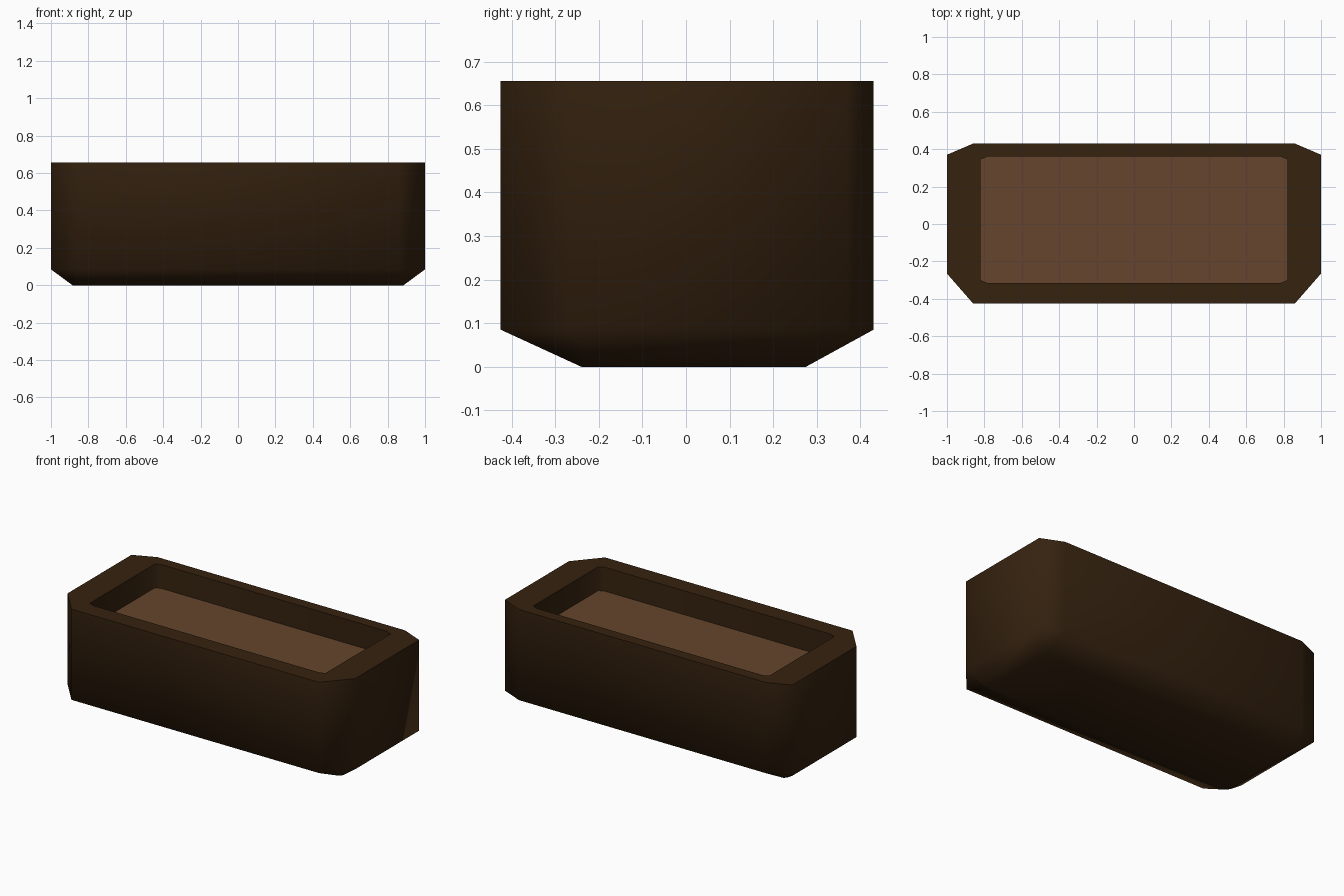
import bpy, bmesh, math

cube = bpy.data.objects.get("Cube")
if cube:
    bpy.data.objects.remove(cube)

TOP, SOIL_Z = 0.655, 0.505


def material(name, color):
    mat = bpy.data.materials.new(name)
    mat.use_nodes = True
    mat.diffuse_color = (*color, 1)
    mat.node_tree.nodes["Principled BSDF"].inputs["Base Color"].default_value = (*color, 1)
    return mat


def outline(half, z):
    """Mirror the right half of an outline, listed front to back, into a loop."""
    pts = half + [(-x, y) for x, y in reversed(half)]
    return [(x, y, z) for x, y in pts]


def add_object(name, bm, mat, angle):
    bmesh.ops.recalc_face_normals(bm, faces=bm.faces)
    mesh = bpy.data.meshes.new(name)
    bm.to_mesh(mesh)
    bm.free()
    mesh.materials.append(mat)
    obj = bpy.data.objects.new(name, mesh)
    bpy.context.collection.objects.link(obj)
    bpy.ops.object.select_all(action="DESELECT")
    obj.select_set(True)
    bpy.context.view_layer.objects.active = obj
    bpy.ops.object.shade_smooth_by_angle(angle=math.radians(angle))
    return obj


dark_wood = material("dark brown wood", (0.036, 0.016, 0.0048))
earth = material("brown earth", (0.13, 0.06, 0.026))

# Half outlines of the trough, running from front to back
base = [(0.87, -0.24), (0.885, -0.22), (0.885, 0.26), (0.87, 0.275)]
body = [(0.86, -0.425), (1.0, -0.265), (1.0, 0.37), (0.86, 0.43)]
cavity = [(0.785, -0.315), (0.82, -0.3), (0.82, 0.345), (0.785, 0.36)]

# Trough: base, outer walls, flat rim and inner walls
bm = bmesh.new()
rings = [[bm.verts.new(p) for p in outline(half, z)]
         for half, z in ((base, 0), (body, 0.085), (body, TOP),
                         (cavity, TOP), (cavity, SOIL_Z))]
for a, b in zip(rings, rings[1:]):
    for i in range(len(a)):
        j = (i + 1) % len(a)
        bm.faces.new((a[i], a[j], b[j], b[i]))
bm.faces.new(rings[0])
add_object("planter_box", bm, dark_wood, 75)

# Earth filling the cavity
bm = bmesh.new()
soil = bm.faces.new([bm.verts.new(p) for p in outline(cavity, SOIL_Z)])
soil.normal_update()
add_object("soil", bm, earth, 30)
